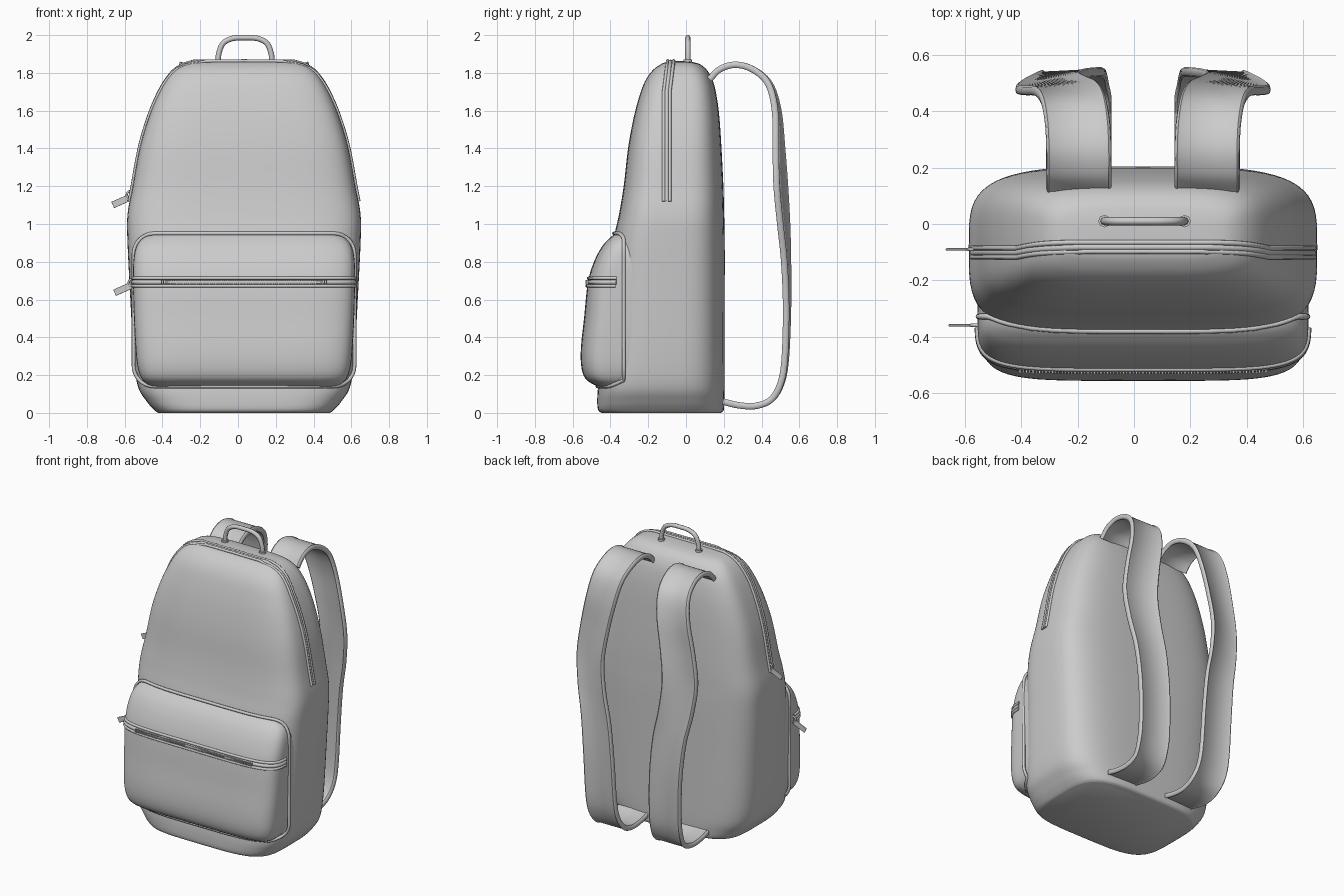
import bpy, bmesh, math
from mathutils import Vector

if "Cube" in bpy.data.objects:
    bpy.data.objects.remove(bpy.data.objects["Cube"])

CX = 0.032   # symmetry plane of the bag itself


def spline(pts, sub=6, closed=False):
    """Catmull-Rom through tuples of any size."""
    n, out = len(pts), []
    get = (lambda i: pts[i % n]) if closed else (lambda i: pts[max(0, min(n - 1, i))])
    for i in range(n if closed else n - 1):
        a, b, c, d = (get(i + k) for k in (-1, 0, 1, 2))
        for s in range(sub):
            t = s / sub
            out.append(tuple(0.5 * (2 * q + (r - p) * t + (2 * p - 5 * q + 4 * r - u) * t * t
                                    + (3 * q - p - 3 * r + u) * t ** 3)
                             for p, q, r, u in zip(a, b, c, d)))
    if not closed:
        out.append(tuple(pts[-1]))
    return out


def smooth(ob, angle=50):
    bpy.ops.object.select_all(action='DESELECT')
    ob.select_set(True)
    bpy.context.view_layer.objects.active = ob
    bpy.ops.object.shade_smooth_by_angle(angle=math.radians(angle))


def loft(name, rings, angle=50):
    """Skin closed rings of points and cap both ends."""
    bm = bmesh.new()
    vs = [[bm.verts.new(p) for p in r] for r in rings]
    n = len(vs[0])
    for a, b in zip(vs, vs[1:]):
        for i in range(n):
            bm.faces.new((a[i], a[(i + 1) % n], b[(i + 1) % n], b[i]))
    bm.faces.new(vs[0][::-1])
    bm.faces.new(vs[-1])
    bmesh.ops.recalc_face_normals(bm, faces=bm.faces)
    me = bpy.data.meshes.new(name)
    bm.to_mesh(me)
    bm.free()
    ob = bpy.data.objects.new(name, me)
    bpy.context.collection.objects.link(ob)
    smooth(ob, angle)
    return ob


def tube(name, pts, r, closed=False):
    cu = bpy.data.curves.new(name, 'CURVE')
    cu.dimensions = '3D'
    cu.bevel_depth, cu.bevel_resolution, cu.use_fill_caps = r, 2, True
    sp = cu.splines.new('POLY')
    sp.points.add(len(pts) - 1)
    for p, co in zip(sp.points, pts):
        p.co = (*co, 1)
    sp.use_cyclic_u = closed
    ob = bpy.data.objects.new(name, cu)
    bpy.context.collection.objects.link(ob)
    bpy.ops.object.select_all(action='DESELECT')
    ob.select_set(True)
    bpy.context.view_layer.objects.active = ob
    bpy.ops.object.convert(target='MESH')
    smooth(bpy.context.object)


def ring(z, hw, yf, yb, nf, nb, seg=72, grow=0.0):
    """Rounded-rectangle section, front and back corners with own sharpness."""
    yc, hd, out = (yf + yb) / 2, (yb - yf) / 2 + grow, []
    for i in range(seg):
        c, s = math.cos(2 * math.pi * i / seg), math.sin(2 * math.pi * i / seg)
        e = 2 / (nf if s < 0 else nb)
        out.append((CX + math.copysign(abs(c) ** e, c) * (hw + grow),
                    yc + math.copysign(abs(s) ** e, s) * hd, z))
    return out


def row_at(rows, z):
    for a, b in zip(rows, rows[1:]):
        if a[0] <= z <= b[0]:
            t = (z - a[0]) / max(b[0] - a[0], 1e-6)
            return [p + (q - p) * t for p, q in zip(a, b)]
    return rows[-1]


# Main bag: z, half width, front y, back y
BODY = spline([(0, .455, -.445, .185), (.015, .475, -.465, .2), (.06, .515, -.47, .203),
               (.14, .562, -.465, .205), (.3, .585, -.44, .205), (.6, .602, -.41, .205),
               (.9, .617, -.385, .205), (1.05, .617, -.355, .202), (1.2, .59, -.33, .198),
               (1.4, .553, -.307, .188), (1.55, .51, -.28, .178), (1.66, .467, -.252, .165),
               (1.75, .42, -.22, .145), (1.81, .372, -.18, .115), (1.845, .32, -.135, .075),
               (1.858, .26, -.1, .03), (1.862, .14, -.06, -.01)], 5)
NF, NB = 4.2, 3.8
loft("main_bag", [ring(*r, NF, NB) for r in BODY])


def front_y(x, z):
    _, hw, yf, yb = row_at(BODY, z)
    u = min(1, abs(x - CX) / hw)
    return (yf + yb) / 2 - (yb - yf) / 2 * (1 - u ** NF) ** (1 / NF)


def side_x(y, z):
    _, hw, yf, yb = row_at(BODY, z)
    v = min(1, abs(y - (yf + yb) / 2) / ((yb - yf) / 2))
    return hw * (1 - v ** NF) ** (1 / NF)


# Front pocket
POCKET = spline([(.135, .47, -.45, -.2), (.15, .51, -.49, -.18), (.185, .545, -.535, -.15),
                 (.25, .565, -.555, -.12), (.35, .575, -.556, -.1), (.5, .583, -.54, -.1),
                 (.69, .588, -.52, -.1), (.8, .586, -.487, -.1), (.88, .57, -.445, -.12),
                 (.93, .53, -.4, -.15), (.95, .47, -.37, -.18)], 5)
loft("front_pocket", [ring(*r, 5, 5) for r in POCKET])

# Piping where the pocket meets the bag
rim = []
for sx, sz, a0 in ((1, 1, 0), (-1, 1, 90), (-1, -1, 180), (1, -1, 270)):
    for k in range(9):
        a = math.radians(a0 + k * 11.25)
        rim.append((CX + sx * .475 + .11 * math.cos(a), .545 + sz * .295 + .11 * math.sin(a)))
fine = []
for (x0, z0), (x1, z1) in zip(rim, rim[1:] + rim[:1]):
    m = 12 if math.hypot(x1 - x0, z1 - z0) > .1 else 1
    fine += [(x0 + (x1 - x0) * k / m, z0 + (z1 - z0) * k / m) for k in range(m)]
tube("pocket_piping", [(x, min(-.325, front_y(x, z)) - .004, z) for x, z in fine], .01, True)


# Pocket zip: two tapes and a row of teeth wrapped around the pocket front
def pocket_line(z, grow):
    return [p for p in ring(*row_at(POCKET, z)[:1], *row_at(POCKET, z)[1:], 5, 5, 144, grow)
            if p[1] < -.328]


for label, z in (("lower", .672), ("upper", .713)):
    tube("pocket_zip_tape_" + label, pocket_line(z, .001), .009)
tube("pocket_zip_core", pocket_line(.692, -.002), .013)


def box(bm, at, size, rot=0.0):
    r = bmesh.ops.create_cube(bm, size=1)['verts']
    bmesh.ops.scale(bm, vec=size, verts=r)
    c, s = math.cos(rot), math.sin(rot)
    for v in r:
        x, y, z = v.co
        v.co = Vector((c * x - s * z, y, s * x + c * z)) + Vector(at)


def box_object(name, boxes, bevel=0):
    bm = bmesh.new()
    for b in boxes:
        box(bm, *b)
    me = bpy.data.meshes.new(name)
    bm.to_mesh(me)
    bm.free()
    ob = bpy.data.objects.new(name, me)
    bpy.context.collection.objects.link(ob)
    if bevel:
        m = ob.modifiers.new("bevel", 'BEVEL')
        m.width, m.segments = bevel, 2


zy = row_at(POCKET, .692)[2]
box_object("pocket_zip_teeth", [((CX + i * .0115, zy - .007 + .003 * (abs(i) / 38) ** 6, .692),
                                 (.006, .012, .022)) for i in range(-38, 39)])

# Main zip: arches over the bag from side to side
for label, y, r, off in (("front", -.118, .009, .002), ("back", -.086, .009, .002),
                         ("core", -.102, .012, -.003)):
    zs = [1.12 + .02 * i for i in range(37)] + [1.85]
    half = [(side_x(y, z) + off, z + (off if z > 1.8 else 0)) for z in zs]
    top = [(half[-1][0] * (1 - k / 8), 1.86 + off) for k in range(1, 8)]
    prof = half + top + [(0, 1.862 + off)]
    path = prof + [(-x, z) for x, z in prof[-2::-1]]
    tube("main_zip_" + label, [(CX + x, y + .02 * max(0, (z - 1.7) / .16), z) for x, z in path], r)

# Zip pulls on the left side
for label, x, y, z in (("main", -.565, -.09, 1.155), ("pocket", -.555, -.36, .69)):
    tube(label + "_zip_ring", [(x + .024 * math.cos(a * math.pi / 8), y,
                                z + .02 * math.sin(a * math.pi / 8)) for a in range(16)], .006, True)
    box_object(label + "_zip_pull", [((x - .055, y, z - .035), (.095, .008, .036), .42)], .003)

# Grab handle with small collars
tube("grab_handle", spline([(-.105, .01, 1.85), (-.102, .01, 1.9), (-.08, .01, 1.955), (-.03, .01, 1.982),
                            (.037, .01, 1.986), (.104, .01, 1.982), (.154, .01, 1.955),
                            (.176, .01, 1.9), (.18, .01, 1.85)]), .0145)
for label, x in (("left", -.105), ("right", .18)):
    tube("handle_collar_" + label, [(x, .01, 1.845), (x, .01, 1.872)], .022)

# Shoulder straps: outward shift, y, z along the centre line
PATH = spline([(0, .125, 1.765), (0, .18, 1.82), (0, .265, 1.843), (.005, .36, 1.815), (.02, .44, 1.74),
               (.045, .48, 1.6), (.085, .492, 1.4), (.11, .502, 1.2), (.09, .517, 1.0),
               (.05, .53, .8), (.025, .535, .55), (.015, .525, .28), (.01, .5, .15),
               (0, .45, .07), (0, .37, .037), (0, .28, .04), (0, .195, .06)], 6)
SECT = [(.1, -.012), (.106, -.017), (.113, -.013), (.116, 0), (.113, .013), (.106, .017), (.1, .012)]
SECT += [(-u, -v) for u, v in SECT]
for label, side in (("right", 1), ("left", -1)):
    rings = []
    for i, (dx, y, z) in enumerate(PATH):
        a, b = PATH[max(0, i - 1)], PATH[min(len(PATH) - 1, i + 1)]
        ty, tz = b[1] - a[1], b[2] - a[2]
        L = math.hypot(ty, tz)
        ny, nz = -tz / L, ty / L
        tilt = -dx * .22   # the outer edge leans towards the bag
        rings.append([(CX + side * (.228 + dx + u), y + ny * v + tilt * u / .116,
                       z + nz * v) for u, v in SECT])
    loft("shoulder_strap_" + label, rings, 60)
